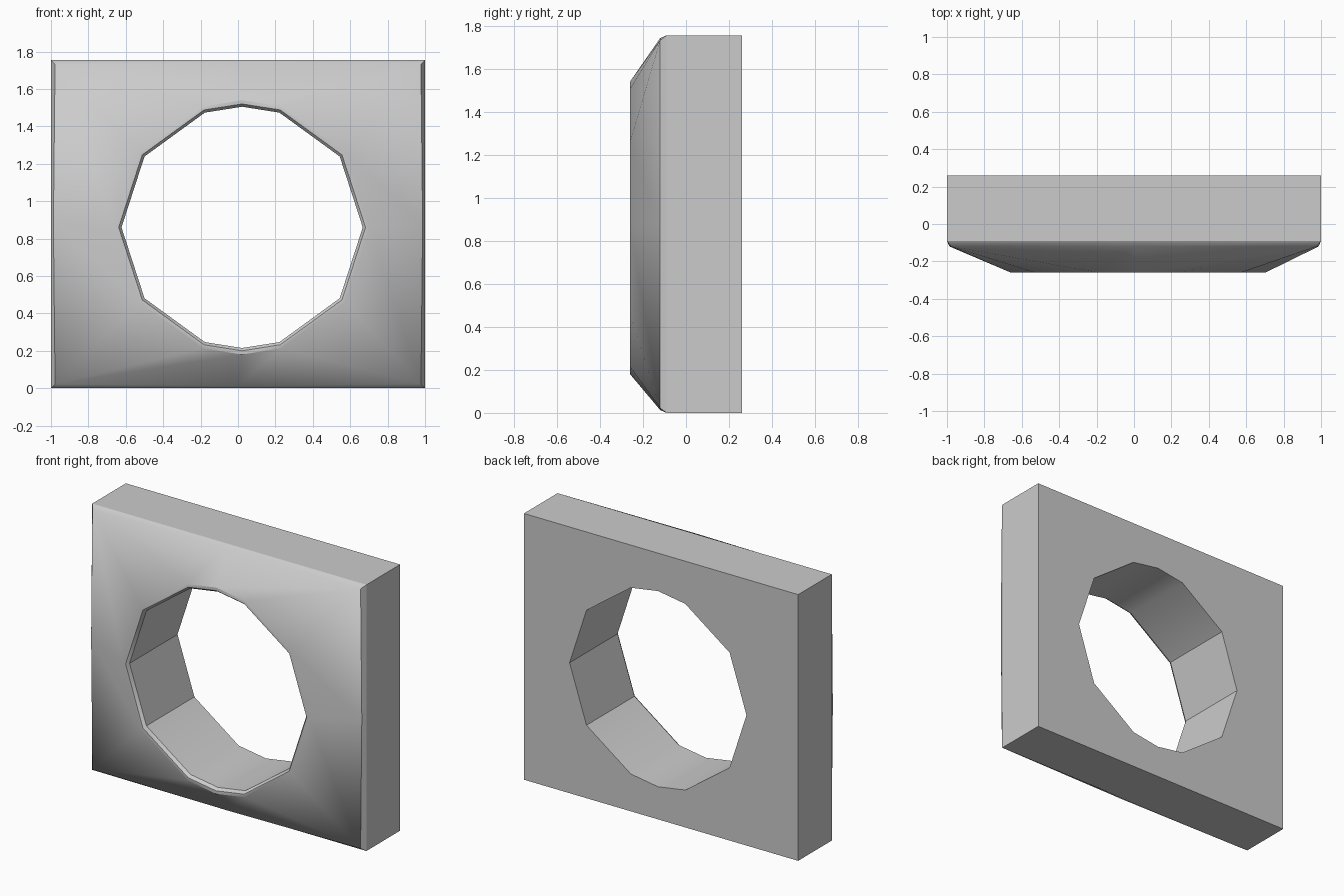
import bpy, bmesh
from math import cos, sin, radians

if "Cube" in bpy.data.objects:
    bpy.data.objects.remove(bpy.data.objects["Cube"])

HEIGHT = 1.755
MID = HEIGHT / 2
HOLE_X, HOLE_Z = 0.022, 0.86
# Decagon with one extra point at the top and at the bottom
ANGLES = [0, 36, 72, 90, 108, 144, 180, 216, 252, 270, 288, 324]
# Compass points of the plate outline that belong to the ring angles
SPOKES = [(1, 0), (1, 1), (1, 1), (0, 1), (-1, 1), (-1, 1),
          (-1, 0), (-1, -1), (-1, -1), (0, -1), (1, -1), (1, -1)]

bm = bmesh.new()


def hole_ring(radius, y):
    return [bm.verts.new((HOLE_X + radius * cos(radians(a)), y,
                          HOLE_Z + radius * sin(radians(a)))) for a in ANGLES]


def plate_ring(y, corner_inset=0.0, mid_inset=0.0):
    made = {}
    for sx, sz in SPOKES:
        if (sx, sz) not in made:
            inset = corner_inset if sx and sz else mid_inset
            made[sx, sz] = bm.verts.new((sx * (1 - inset), y,
                                         MID + sz * (MID - inset)))
    return [made[s] for s in SPOKES]


def bridge(a, b):
    # Repeated corners collapse quads to triangles
    for i in range(12):
        j = (i + 1) % 12
        face = list(dict.fromkeys((a[i], a[j], b[j], b[i])))
        if len(face) > 2:
            bm.faces.new(face)


# Outer wall, chamfer, sloped front, raised rim, bore, back
rings = [
    plate_ring(0.26),
    plate_ring(-0.09),
    plate_ring(-0.12, 0.022, 0.013),
    hole_ring(0.68, -0.26),
    hole_ring(0.66, -0.26),
    hole_ring(0.645, -0.24),
    hole_ring(0.645, 0.26),
]
for k, ring in enumerate(rings):
    bridge(ring, rings[(k + 1) % len(rings)])

bmesh.ops.recalc_face_normals(bm, faces=bm.faces[:])
mesh = bpy.data.meshes.new("ring_plate")
bm.to_mesh(mesh)
bm.free()

plate = bpy.data.objects.new("ring_plate", mesh)
bpy.context.collection.objects.link(plate)
bpy.context.view_layer.objects.active = plate
plate.select_set(True)
bpy.ops.object.shade_smooth_by_angle(angle=radians(30))
